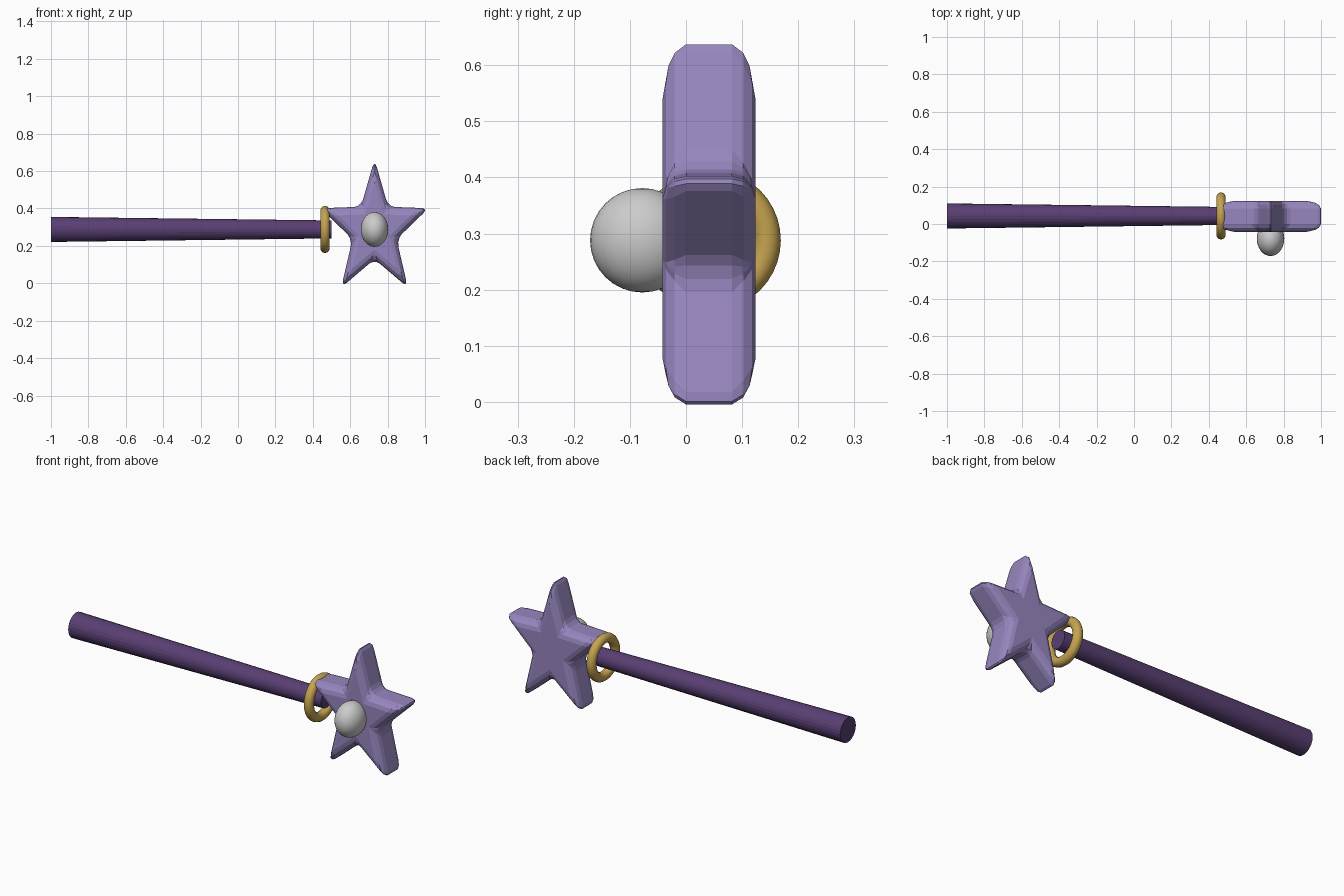
import bpy, bmesh
from math import pi, sin, cos, radians

if "Cube" in bpy.data.objects:
    bpy.data.objects.remove(bpy.data.objects["Cube"])

AXIS_Y, AXIS_Z = 0.043, 0.288      # centre line of the wand
STAR_X, STAR_Z = 0.73, 0.284       # centre of the star


def colour(obj, name, rgb):
    mat = bpy.data.materials.new(name)
    mat.diffuse_color = (*rgb, 1)
    mat.use_nodes = True
    mat.node_tree.nodes["Principled BSDF"].inputs["Base Color"].default_value = mat.diffuse_color
    obj.data.materials.append(mat)


# Tapered handle along x
bpy.ops.mesh.primitive_cone_add(vertices=24, radius1=0.067, radius2=0.048, depth=1.5,
                                location=(-0.25, AXIS_Y, AXIS_Z), rotation=(0, pi / 2, 0))
handle = bpy.context.object
handle.name = "handle"
colour(handle, "dark_purple", (0.10, 0.05, 0.17))

# Gold collar ring
bpy.ops.mesh.primitive_torus_add(major_segments=40, minor_segments=14,
                                 major_radius=0.101, minor_radius=0.025,
                                 location=(0.465, AXIS_Y, AXIS_Z), rotation=(0, pi / 2, 0))
ring = bpy.context.object
ring.name = "collar_ring"
bpy.ops.object.shade_smooth()
colour(ring, "gold", (0.56, 0.37, 0.08))

# Five-pointed star, extruded along y, every edge rounded
bm = bmesh.new()
outline = []
for i in range(10):
    r = 0.379 if i % 2 == 0 else 0.155
    a = radians(90 + 36 * i)
    outline.append(bm.verts.new((r * cos(a), -0.083, r * sin(a))))
face = bm.faces.new(outline)
ext = bmesh.ops.extrude_face_region(bm, geom=[face])
bmesh.ops.translate(bm, vec=(0, 0.166, 0),
                    verts=[v for v in ext["geom"] if isinstance(v, bmesh.types.BMVert)])
bmesh.ops.recalc_face_normals(bm, faces=bm.faces)
mesh = bpy.data.meshes.new("star")
bm.to_mesh(mesh)
bm.free()
star = bpy.data.objects.new("star", mesh)
bpy.context.collection.objects.link(star)
star.location = (STAR_X, 0.041, STAR_Z)
star.scale.x = 0.8
bevel = star.modifiers.new("rounding", 'BEVEL')
bevel.width = 0.042
bevel.segments = 3
bevel.use_clamp_overlap = False
colour(star, "lavender", (0.31, 0.24, 0.52))

# Gem on the front of the star
bpy.ops.mesh.primitive_uv_sphere_add(segments=32, ring_count=16, radius=0.093,
                                     location=(STAR_X, -0.078, AXIS_Z))
gem = bpy.context.object
gem.name = "gem"
gem.scale.x = 0.79
bpy.ops.object.shade_smooth()
